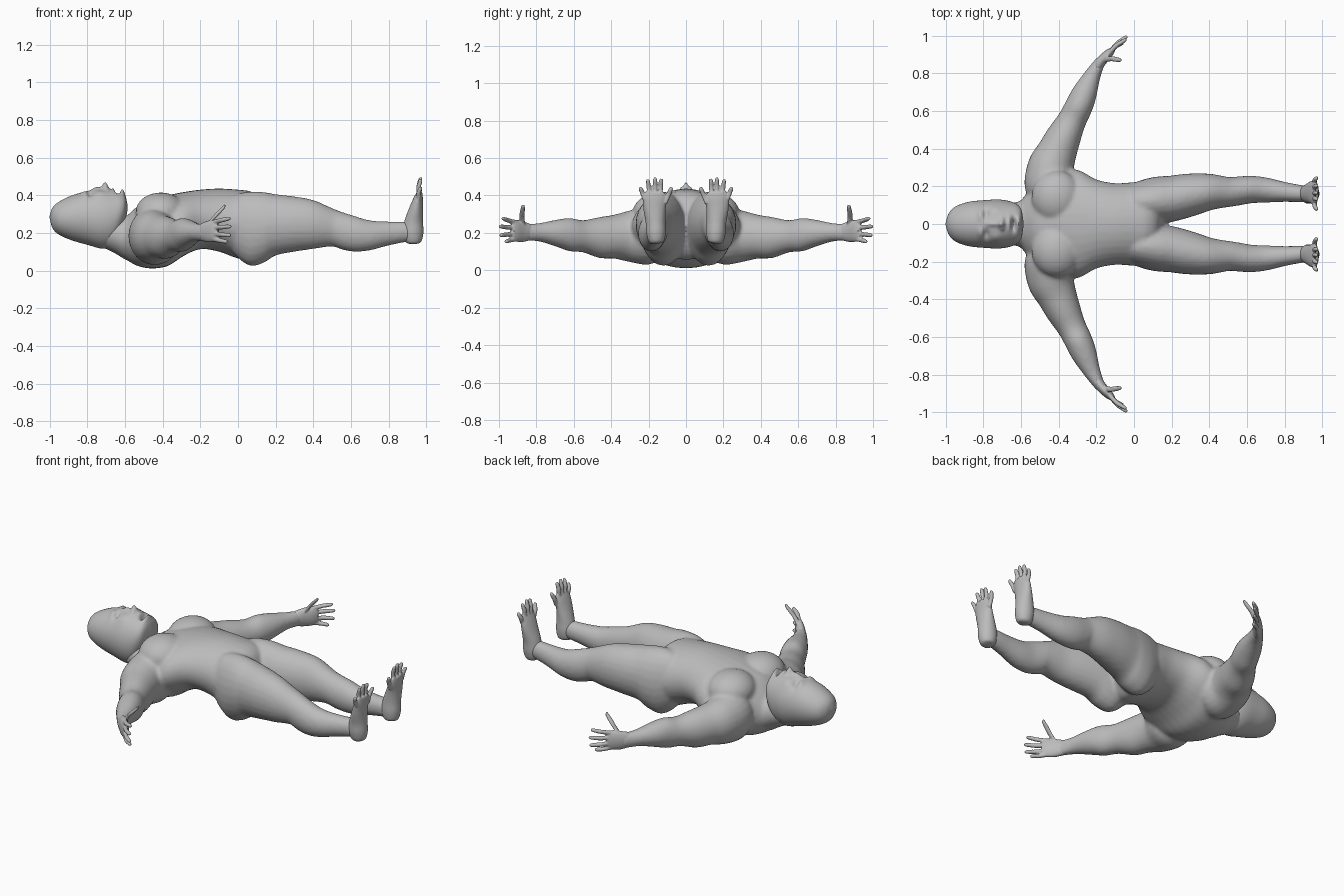
import bpy, bmesh, math
from mathutils import Vector, Matrix

if "Cube" in bpy.data.objects:
    bpy.data.objects.remove(bpy.data.objects["Cube"])

grey = bpy.data.materials.new("plain grey")
grey.use_nodes = True
GREY = (0.5, 0.5, 0.5, 1)
grey.diffuse_color = GREY
grey.node_tree.nodes["Principled BSDF"].inputs["Base Color"].default_value = GREY


def smooth_path(rings, steps):
    """Catmull-Rom resampling of ring tuples."""
    out = []
    for i in range(len(rings) - 1):
        p = [rings[max(i - 1, 0)], rings[i], rings[i + 1], rings[min(i + 2, len(rings) - 1)]]
        for k in range(steps):
            t = k / steps
            out.append([0.5 * (2 * b + (c - a) * t + (2 * a - 5 * b + 4 * c - d) * t * t
                               + (3 * b - a - 3 * c + d) * t ** 3) for a, b, c, d in zip(*p)])
    return out + [list(rings[-1])]


def loft(bm, rings, side=1, up=(0, 0, 1), n=24, steps=4):
    """Skin elliptical rings (x, y, z, half width, half height) along a path."""
    pts = smooth_path(rings, steps)
    up = Vector(up)
    loops = []
    for i, r in enumerate(pts):
        t = Vector(pts[min(i + 1, len(pts) - 1)][:3]) - Vector(pts[max(i - 1, 0)][:3])
        a = up.cross(t).normalized()
        loop = []
        for k in range(n):
            w = 2 * math.pi * k / n
            v = Vector(r[:3]) + a * max(r[3], 0.002) * math.cos(w) + up * max(r[4], 0.002) * math.sin(w)
            loop.append(bm.verts.new((v.x, v.y * side, v.z)))
        loops.append(loop)
    for p, q in zip(loops, loops[1:]):
        for k in range(n):
            bm.faces.new((p[k], p[(k + 1) % n], q[(k + 1) % n], q[k]))
    bm.faces.new(loops[0])
    bm.faces.new(loops[-1])


def ball(bm, centre, radii):
    m = Matrix.Translation(centre) @ Matrix.Diagonal((*radii, 1))
    bmesh.ops.create_uvsphere(bm, u_segments=24, v_segments=14, radius=1, matrix=m)


def digit(bm, points, r, side, up=(0, 0, 1)):
    """Tapered finger or toe with a rounded tip."""
    a, tip = Vector(points[-2]), Vector(points[-1])
    rings = [(*p, r, r) for p in points[:-1]]
    rings += [(*a.lerp(tip, 0.5), r * 0.95, r * 0.95), (*a.lerp(tip, 0.9), r * 0.75, r * 0.75),
              (*tip, r * 0.2, r * 0.2)]
    loft(bm, rings, side, up, n=12, steps=3)


def finish(bm, name):
    bmesh.ops.recalc_face_normals(bm, faces=bm.faces)
    for f in bm.faces:
        f.smooth = True
    me = bpy.data.meshes.new(name)
    bm.to_mesh(me)
    bm.free()
    me.materials.append(grey)
    ob = bpy.data.objects.new(name, me)
    bpy.context.collection.objects.link(ob)
    return ob


def fuse(ob, voxel, passes):
    """Blend overlapping volumes into one skin."""
    m = ob.modifiers.new("fuse", 'REMESH')
    m.mode = 'VOXEL'
    m.voxel_size = voxel
    m.use_smooth_shade = True
    s = ob.modifiers.new("soften", 'SMOOTH')
    s.factor = 0.5
    s.iterations = passes


TORSO = [(-.64, 0, .17, .08, .06), (-.58, 0, .175, .15, .125), (-.52, 0, .185, .22, .165),
         (-.45, 0, .193, .27, .182), (-.37, 0, .213, .29, .188), (-.29, 0, .247, .285, .17),
         (-.2, 0, .272, .237, .158), (-.1, 0, .268, .217, .168), (0, 0, .247, .222, .183),
         (.07, 0, .24, .22, .18), (.12, 0, .245, .16, .14), (.15, 0, .25, .06, .07)]
LEG = [(-.06, .11, .25, .06, .10), (0, .115, .237, .1, .17), (.07, .12, .222, .12, .198),
       (.14, .128, .23, .125, .187), (.2, .135, .243, .122, .163), (.3, .155, .247, .114, .147),
       (.4, .17, .245, .098, .13), (.5, .17, .23, .08, .102), (.55, .175, .212, .077, .1),
       (.62, .183, .195, .073, .095), (.7, .18, .187, .067, .08), (.8, .17, .197, .053, .064),
       (.88, .162, .205, .046, .056), (.93, .16, .205, .04, .05)]
ARM = [(-.42, .1, .19, .1, .12), (-.44, .2, .185, .14, .155), (-.44, .3, .182, .127, .138),
       (-.41, .38, .18, .107, .118), (-.375, .46, .175, .094, .11), (-.33, .55, .182, .077, .086),
       (-.295, .62, .19, .074, .089), (-.265, .69, .198, .068, .073), (-.225, .78, .203, .047, .05),
       (-.19, .845, .203, .032, .046), (-.17, .875, .205, .025, .045)]

# Body: torso, chest, arms and legs in one skin
bm = bmesh.new()
loft(bm, TORSO, n=32)
loft(bm, [(-.76, 0, .22, .08, .08), (-.66, 0, .195, .11, .1), (-.58, 0, .17, .125, .12),
          (-.5, 0, .18, .14, .13)])
for s in (1, -1):
    loft(bm, LEG, s)
    loft(bm, ARM, s)
    ball(bm, (-.41, .14 * s, .31), (.135, .145, .105))
fuse(finish(bm, "body"), 0.011, 5)

# Head: lofted skull with the face pushed in and out
bm = bmesh.new()
loft(bm, [(-1, 0, .285, .008, .008), (-.985, 0, .28, .055, .055), (-.95, 0, .278, .092, .088),
          (-.88, 0, .28, .117, .12), (-.8, 0, .279, .126, .142), (-.72, 0, .275, .13, .158),
          (-.66, 0, .28, .121, .148), (-.62, 0, .308, .104, .108), (-.598, 0, .33, .075, .065),
          (-.588, 0, .335, .02, .02)], n=96, steps=10)
BUMPS = [(-.705, 0, .017, .017, .035), (-.75, 0, .03, .012, .014), (-.64, 0, .011, .03, -.035),
         (-.664, 0, .008, .035, .008), (-.612, 0, .011, .035, .02)]
for s in (1, -1):
    BUMPS += [(-.815, .05 * s, .016, .03, .012), (-.785, .052 * s, .015, .024, -.016),
              (-.70, .026 * s, .01, .009, .012), (-.735, .075 * s, .03, .025, .008)]
for v in bm.verts:
    if v.co.z > .33:
        v.co.z += sum(d * math.exp(-((v.co.x - x) / sx) ** 2 - ((v.co.y - y) / sy) ** 2)
                      for x, y, sx, sy, d in BUMPS)
finish(bm, "head")

# Eyes
bm = bmesh.new()
for s in (1, -1):
    ball(bm, (-.785, .052 * s, .384), (.013, .018, .012))
finish(bm, "eyes")

FINGERS = [(.255, (-.04, .982, .278)), (.226, (-.036, .998, .235)),
           (.196, (-.038, .994, .187)), (.168, (-.055, .965, .153))]
TOES = [(.112, .36, .076, .445), (.138, .4, .132, .49), (.165, .4, .165, .497),
        (.192, .4, .205, .487), (.22, .38, .246, .445)]

for s, label in ((1, "left"), (-1, "right")):
    # Hand: palm, four fingers and thumb
    bm = bmesh.new()
    loft(bm, [(-.2, .83, .204, .03, .043), (-.165, .875, .207, .027, .056),
              (-.13, .91, .211, .022, .058), (-.108, .93, .211, .013, .045)], s)
    for z, tip in FINGERS:
        base = Vector((-.135, .905, z))
        mid = base.lerp(Vector(tip), 0.5) + Vector((-.005, .006, 0))
        digit(bm, [base, mid, tip], .0125, s)
    digit(bm, [(-.17, .868, .225), (-.125, .878, .285), (-.065, .87, .347)], .0145, s)
    fuse(finish(bm, label + "_hand"), 0.005, 2)

    # Foot: heel to ball, with five spread toes
    bm = bmesh.new()
    loft(bm, [(.93, .157, .142, .015, .015), (.931, .158, .153, .04, .042), (.93, .16, .2, .052, .055),
              (.933, .163, .26, .053, .05), (.945, .168, .33, .06, .037),
              (.957, .167, .385, .064, .025), (.965, .165, .42, .05, .013)], s, up=(1, 0, 0))
    for y0, z0, y1, z1 in TOES:
        digit(bm, [(.96, y0, z0), (.96, (y0 + y1) / 2, (z0 + z1) / 2), (.971, y1, z1)],
              .0125, s, up=(1, 0, 0))
    fuse(finish(bm, label + "_foot"), 0.005, 2)
